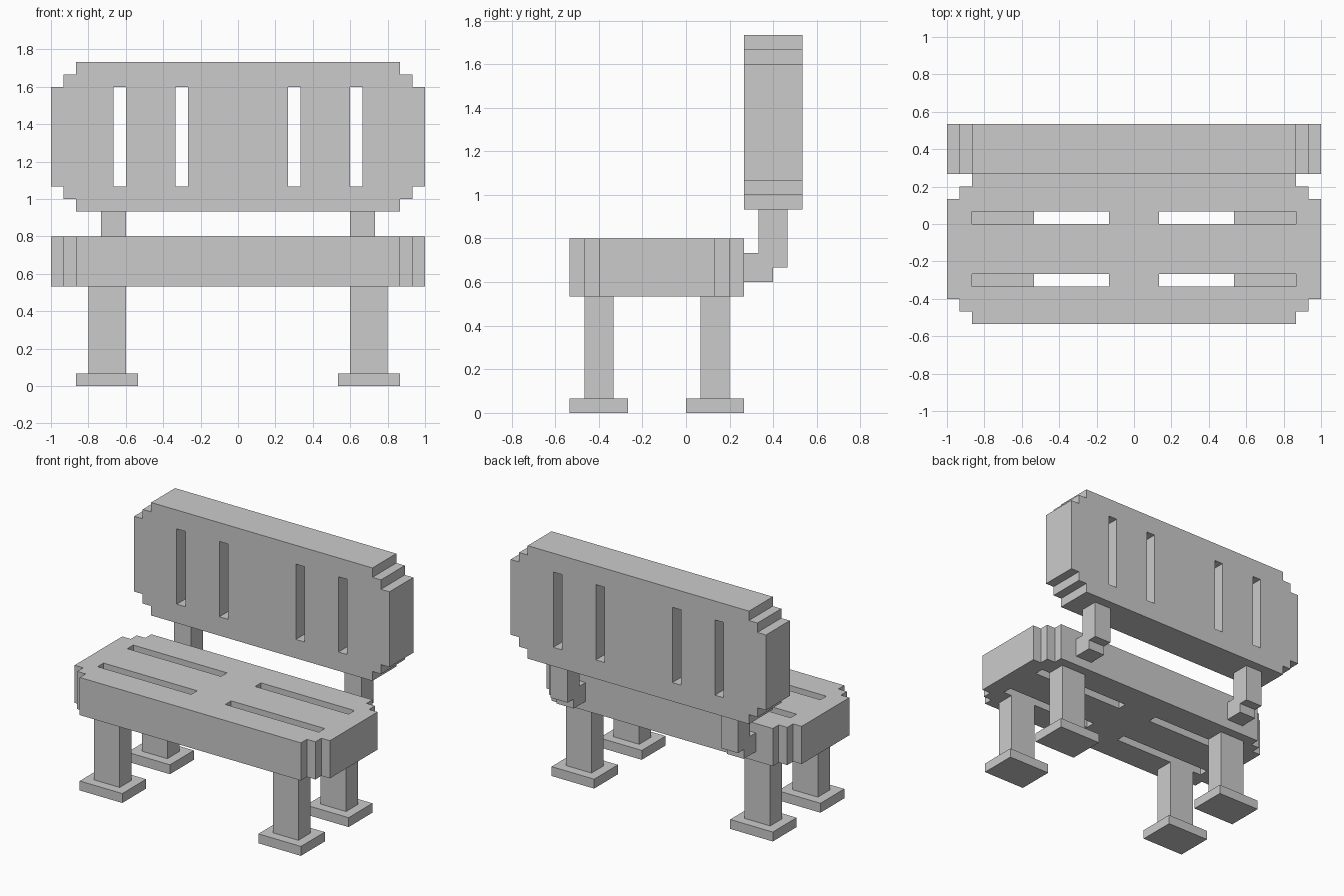
import bpy, bmesh
from mathutils import Vector

if "Cube" in bpy.data.objects:
    bpy.data.objects.remove(bpy.data.objects["Cube"])

U = 1 / 15  # block size


def prism(name, profile, axis, lo, hi):
    """Extrude a 2D profile along an axis (0=x, 1=y, 2=z), in block units."""
    def to3d(p, d):
        co = list(p)
        co.insert(axis, d)
        return Vector(co) * U
    bm = bmesh.new()
    face = bm.faces.new([bm.verts.new(to3d(p, lo)) for p in profile])
    ext = bmesh.ops.extrude_face_region(bm, geom=[face], use_keep_orig=True)
    verts = [g for g in ext["geom"] if isinstance(g, bmesh.types.BMVert)]
    bmesh.ops.translate(bm, verts=verts, vec=to3d((0, 0), hi - lo))
    bmesh.ops.recalc_face_normals(bm, faces=bm.faces)
    mesh = bpy.data.meshes.new(name)
    bm.to_mesh(mesh)
    bm.free()
    obj = bpy.data.objects.new(name, mesh)
    bpy.context.collection.objects.link(obj)
    return obj


def rect(a0, a1, b0, b1):
    return [(a0, b0), (a1, b0), (a1, b1), (a0, b1)]


def box(name, x, y, z):
    return prism(name, rect(*x, *y), 2, *z)


def stepped(b0, b1):
    """Full-width outline with two-step corners between b0 and b1."""
    right = [(13, b0), (13, b0 + 1), (14, b0 + 1), (14, b0 + 2), (15, b0 + 2),
             (15, b1 - 2), (14, b1 - 2), (14, b1 - 1), (13, b1 - 1), (13, b1)]
    return right + [(-a, b) for a, b in reversed(right)]


def cut_slots(obj, slots, axis, lo, hi):
    """Cut mirrored pairs of through slots."""
    for a0, a1, b0, b1 in slots:
        for r in (rect(a0, a1, b0, b1), rect(-a1, -a0, b0, b1)):
            cutter = prism("slot_cutter", r, axis, lo - 1, hi + 1)
            cutter.hide_render = True
            mod = obj.modifiers.new("slot", "BOOLEAN")
            mod.operation = "DIFFERENCE"
            mod.solver = "EXACT"
            mod.object = cutter
            bpy.context.view_layer.objects.active = obj
            bpy.ops.object.modifier_apply(modifier=mod.name)
            bpy.data.objects.remove(cutter)


# Seat with four lengthwise slots
seat = prism("seat", stepped(-8, 4), 2, 8, 12)
cut_slots(seat, [(2, 13, 0, 1), (2, 13, -5, -4)], 2, 8, 12)

# Backrest with four upright slots
backrest = prism("backrest", stepped(14, 26), 1, 4, 8)
cut_slots(backrest, [(4, 5, 16, 24), (9, 10, 16, 24)], 1, 4, 8)

bracket = [(4, 9), (6, 9), (6, 10), (7, 10), (7, 14), (5, 14), (5, 11), (4, 11)]
for side, s in (("left", -1), ("right", 1)):
    def span(a, b):
        return tuple(sorted((s * a, s * b)))
    # Cranked bracket joining seat and backrest
    prism(f"{side}_bracket", bracket, 0, *span(9, 11))
    # Legs on foot pads
    for end, y in (("front", -6), ("back", 2)):
        box(f"{end}_{side}_leg", span(9, 12), (y - 1, y + 1), (1, 8))
        box(f"{end}_{side}_foot", span(8, 13), (y - 2, y + 2), (0, 1))
